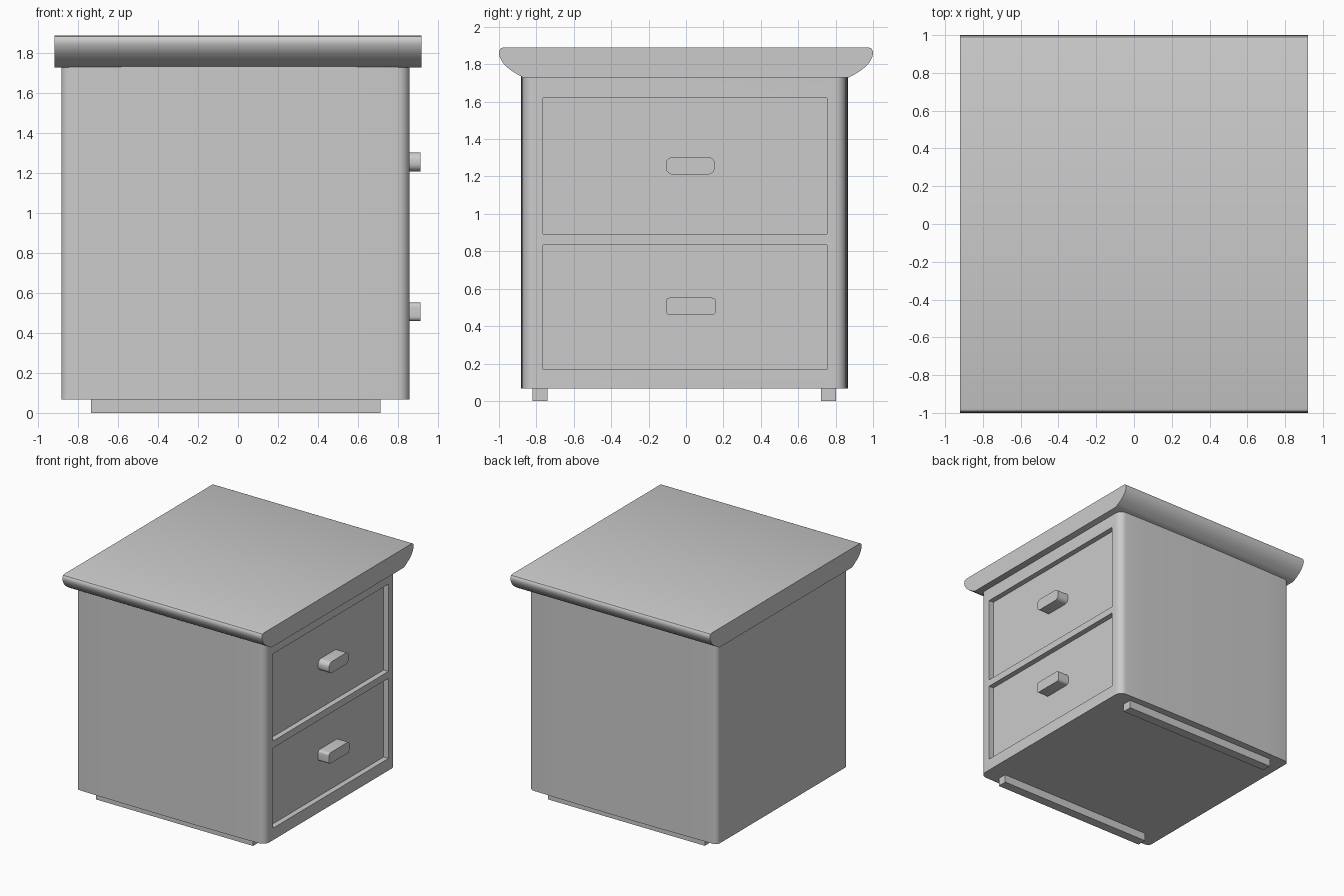
import bpy, bmesh, math
from mathutils import Vector

if "Cube" in bpy.data.objects:
    bpy.data.objects.remove(bpy.data.objects["Cube"])


def prism(name, pts, axis, lo, hi, smooth=True):
    """Extrude a 2D outline along an axis: 'z' takes (x, y), 'x' takes (y, z)."""
    bm = bmesh.new()
    place = (lambda p: (p[0], p[1], lo)) if axis == 'z' else (lambda p: (lo, p[0], p[1]))
    face = bm.faces.new([bm.verts.new(place(p)) for p in pts])
    ext = bmesh.ops.extrude_face_region(bm, geom=[face])
    step = Vector((0, 0, hi - lo)) if axis == 'z' else Vector((hi - lo, 0, 0))
    bmesh.ops.translate(bm, vec=step, verts=[v for v in ext['geom'] if isinstance(v, bmesh.types.BMVert)])
    bmesh.ops.recalc_face_normals(bm, faces=bm.faces)
    me = bpy.data.meshes.new(name)
    bm.to_mesh(me)
    bm.free()
    ob = bpy.data.objects.new(name, me)
    bpy.context.collection.objects.link(ob)
    if smooth:
        shade(ob)
    return ob


def activate(ob):
    bpy.ops.object.select_all(action='DESELECT')
    ob.select_set(True)
    bpy.context.view_layer.objects.active = ob


def shade(ob):
    activate(ob)
    bpy.ops.object.shade_smooth_by_angle(angle=math.radians(32))


def arc(cx, cy, r, start, n=6):
    return [(cx + r * math.cos(math.radians(start + 90 * i / n)),
             cy + r * math.sin(math.radians(start + 90 * i / n))) for i in range(n + 1)]


def rounded(u0, u1, v0, v1, r):
    return (arc(u1 - r, v1 - r, r, 0) + arc(u0 + r, v1 - r, r, 90)
            + arc(u0 + r, v0 + r, r, 180) + arc(u1 - r, v0 + r, r, 270))


def box_outline(u0, u1, v0, v1):
    return [(u0, v0), (u1, v0), (u1, v1), (u0, v1)]


# Cabinet body: rounded upright corners, sides very slightly bowed
FRONT, BACK, HALF, YC = 0.86, -0.885, 0.865, -0.009
half = arc(FRONT - 0.06, HALF - 0.06, 0.06, 0)
half += [(x, HALF + 0.009 * (1 - (x / 0.84) ** 2)) for x in (0.6, 0.35, 0.1, -0.15, -0.4, -0.65)]
half += arc(BACK + 0.04, HALF - 0.04, 0.04, 90)
outline = [(x, y + YC) for x, y in half] + [(x, -y + YC) for x, y in reversed(half)]
body = prism("cabinet_body", outline, 'z', 0.067, 1.735, smooth=False)

# Recessed drawer fronts, each with a rounded pull
FACE = 0.815
drawers = [("upper", 0.893, 1.62, 1.21, 1.305, 0.155, 0.04),
           ("lower", 0.167, 0.835, 0.46, 0.552, 0.16, 0.022)]
for label, z0, z1, h0, h1, hy, r in drawers:
    cutter = prism(label + "_recess_cutter", box_outline(-0.765, 0.755, z0, z1), 'x', FACE, 1.0, smooth=False)
    cutter.hide_render = True
    activate(body)
    mod = body.modifiers.new("recess", 'BOOLEAN')
    mod.operation, mod.object, mod.solver = 'DIFFERENCE', cutter, 'EXACT'
    bpy.ops.object.modifier_apply(modifier=mod.name)
    bpy.data.objects.remove(cutter, do_unlink=True)
    prism(label + "_drawer_handle", rounded(-0.108, hy, h0, h1, r), 'x', FACE - 0.01, 0.915)
shade(body)

# Table top: moulded profile running across x
edge = [(0.872, 1.73), (0.905, 1.748), (0.94, 1.77), (0.967, 1.793), (0.986, 1.818), (0.997, 1.842),
        (1.0, 1.858), (0.998, 1.874), (0.99, 1.885), (0.975, 1.89)]
prism("table_top", edge + [(-y, z) for y, z in reversed(edge)], 'x', -0.92, 0.92)

# Two runners underneath
for label, y0 in (("front", -0.82), ("back", 0.722)):
    prism(label + "_runner", box_outline(y0, y0 + 0.08, 0.0, 0.07), 'x', -0.735, 0.713, smooth=False)
